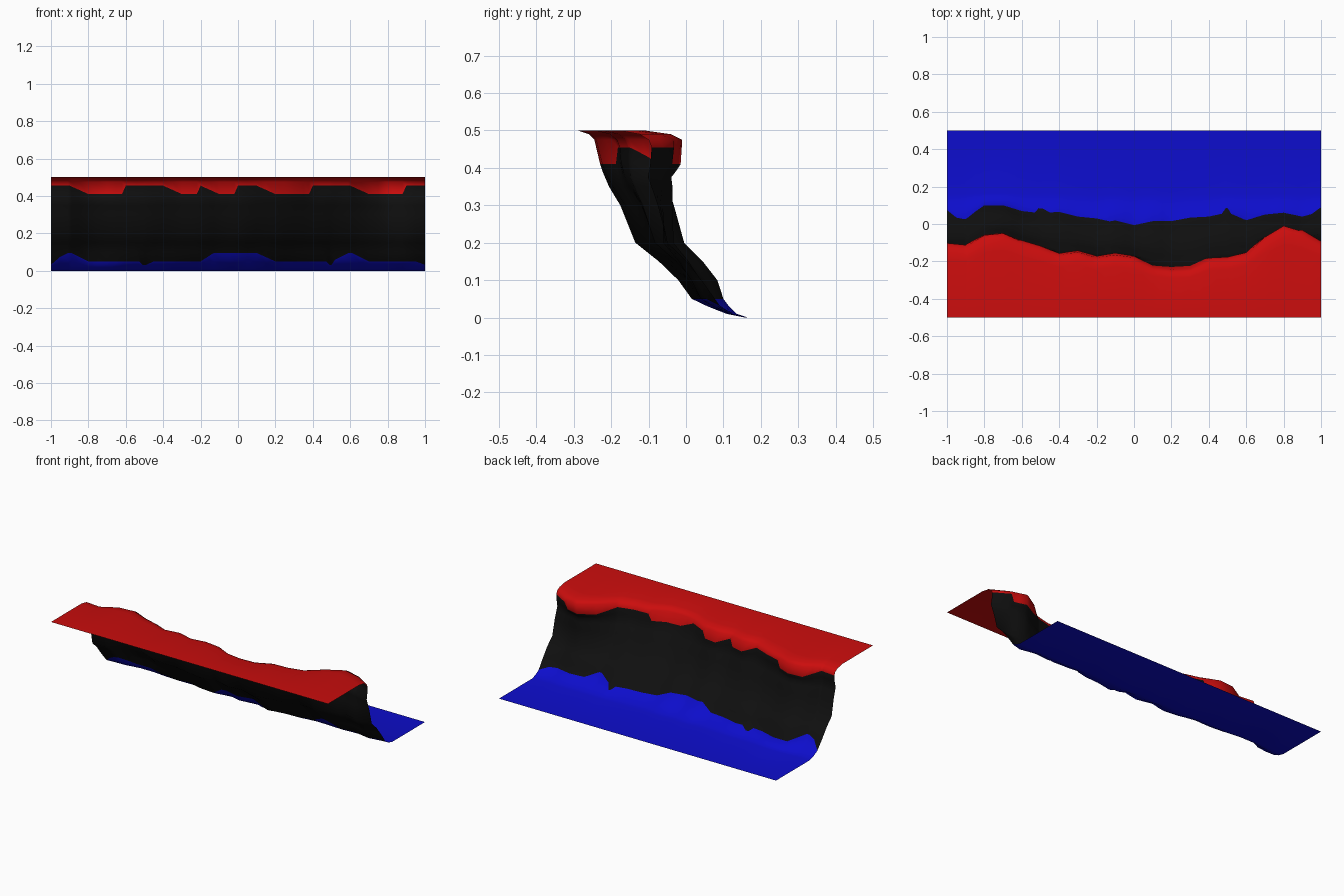
import bpy

cube = bpy.data.objects.get("Cube")
if cube:
    bpy.data.objects.remove(cube, do_unlink=True)


def make_material(name, colour):
    material = bpy.data.materials.new(name)
    material.use_nodes = True
    material.diffuse_color = (*colour, 1)
    shader = material.node_tree.nodes["Principled BSDF"]
    shader.inputs["Base Color"].default_value = (*colour, 1)
    return material


def interpolate(points, value):
    """Read a piecewise linear curve given as (position, height) pairs."""
    if value <= points[0][0]:
        return points[0][1]
    for (a, low), (b, high) in zip(points, points[1:]):
        if value <= b:
            return low + (high - low) * (value - a) / (b - a)
    return points[-1][1]


def bumps(shapes, x):
    """Sum of trapezoid bumps, each rising to one and falling to zero."""
    total = 0
    for start, rise, fall, end in shapes:
        total += interpolate([(start, 0), (rise, 1), (fall, 1), (end, 0)], x)
    return total


# Cliff section: most recessed and most bulging depth at each height
recessed = [(0, .155), (.01, .1), (.03, .04), (.05, -.01), (.1, -.05),
            (.15, -.1), (.2, -.16), (.3, -.19), (.35, -.215), (.4, -.23),
            (.45, -.235), (.475, -.245), (.49, -.26), (.5, -.29)]
bulging = [(0, .165), (.01, .135), (.03, .115), (.05, .1), (.1, .085),
           (.15, .05), (.2, .005), (.35, -.022), (.375, -.03), (.4, -.015),
           (.45, 0), (.475, -.01), (.49, -.04), (.5, -.11)]

# Rim depth and foot bulge along the length, one value per tenth
rim_depths = [-.1, -.11, -.05, -.04, -.085, -.115, -.155, -.14, -.17, -.155,
              -.17, -.22, -.235, -.23, -.18, -.175, -.15, -.06, 0, -.03, -.09]
foot_bulges = [.5, .55, 1, 1, .72, .62, .68, .45, .36, .5,
               .3, .48, .23, .4, .45, .65, .52, .55, .64, .45, .7]
rim = [(i / 10 - 1, 1 + d / .235) for i, d in enumerate(rim_depths)]
foot = [(i / 10 - 1, b) for i, b in enumerate(foot_bulges)]

# Painted borders: drips below the rim, waves and dips above the foot
drips = [(-.9, -.8, -.62, -.6), (-.4, -.3, -.22, -.2), (-.2, -.1, -.02, 0),
         (.1, .2, .38, .4), (.6, .7, .88, .9)]
waves = [(-1, -.91, -.89, -.8), (-.2, -.13, .1, .2), (.5, .59, .61, .7)]
dips = [(-1.1, -1.01, -1, -.95), (-.53, -.51, -.49, -.45),
        (.47, .49, .5, .52), (.95, 1, 1.1, 1.2)]


def cliff_depth(x, z):
    blend = min(1, max(0, (z - .08) / .34))
    bulge = interpolate(foot, x) * (1 - blend) + interpolate(rim, x) * blend
    low, high = interpolate(recessed, z), interpolate(bulging, z)
    return low + (high - low) * bulge


def column(x):
    """Points from the front of the plateau down to the back of the ground."""
    red_end = .455 - .045 * bumps(drips, x)
    blue_end = .05 + .045 * bumps(waves, x) - .018 * bumps(dips, x)
    heights = [.5, .49, .475, red_end,
               (red_end + .375) / 2, .375, .35, .3, .2, .15,
               (blue_end + .15) / 2, blue_end,
               blue_end * .6, .01, 0]
    wall = [(x, cliff_depth(x, z), z) for z in heights]
    return [(x, -.5, .5)] + wall + [(x, .5, 0)]


# Columns follow an even spacing plus the corners of the painted borders
stations = {round(i / 20 - 1, 3) for i in range(41)}
for shape in drips + waves + dips:
    stations.update(x for x in shape if -1 < x < 1)
columns = [column(x) for x in sorted(stations)]
rows = len(columns[0])
faces = []
slots = []
for c in range(len(columns) - 1):
    for r in range(rows - 1):
        a = c * rows + r
        faces.append((a, a + rows, a + rows + 1, a + 1))
        slots.append(0 if r < 4 else 1 if r < 12 else 2)

# Single open sheet: plateau, cliff wall and lower ground
mesh = bpy.data.meshes.new("cliff_terrain")
mesh.from_pydata([p for points in columns for p in points], [], faces)
for material in (make_material("plateau_red", (.6, .004, .004)),
                 make_material("cliff_black", (.005, .005, .005)),
                 make_material("ground_blue", (.004, .004, .6))):
    mesh.materials.append(material)
for face, slot in zip(mesh.polygons, slots):
    face.material_index = slot
    face.use_smooth = True
mesh.update()
terrain = bpy.data.objects.new("cliff_terrain", mesh)
bpy.context.collection.objects.link(terrain)
